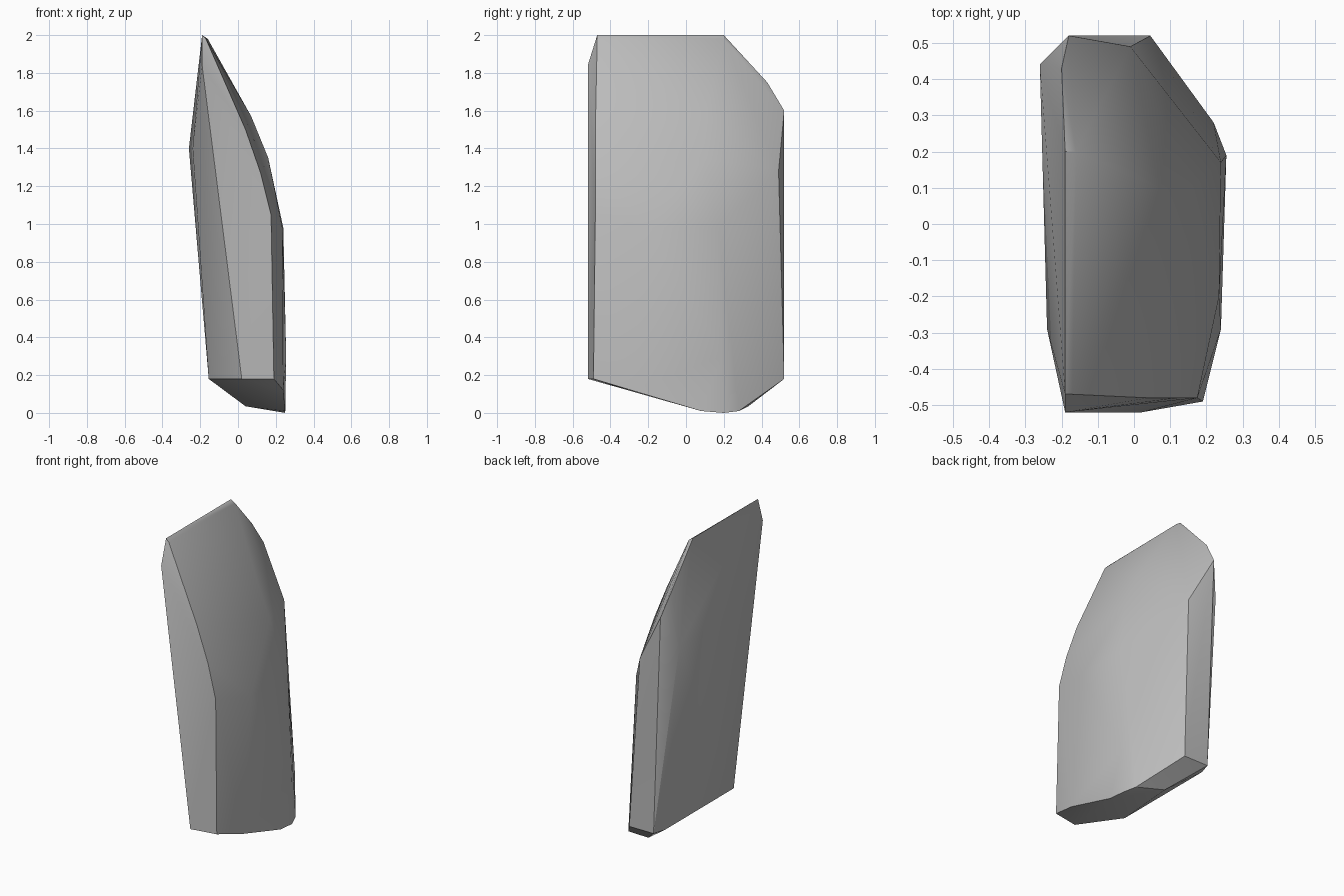
import bpy
import bmesh
import math


def remove_default_cube():
    cube = bpy.data.objects.get("Cube")
    if cube is not None:
        bpy.data.objects.remove(cube, do_unlink=True)


def make_material(name, value):
    material = bpy.data.materials.new(name)
    material.use_nodes = True
    colour = (value, value, value, 1)
    material.diffuse_color = colour
    shader = next(node for node in material.node_tree.nodes if node.type == "BSDF_PRINCIPLED")
    shader.inputs["Base Color"].default_value = colour
    return material


def build_hull(name, corner_groups, material, sharp_angle):
    """Wrap a tight convex skin around the corner groups."""
    shape = bmesh.new()
    for group in corner_groups:
        for corner in group:
            shape.verts.new(corner)
    result = bmesh.ops.convex_hull(shape, input=shape.verts[:])
    unused = [item for item in result["geom_interior"] if isinstance(item, bmesh.types.BMVert)]
    bmesh.ops.delete(shape, geom=list(set(unused)), context="VERTS")
    bmesh.ops.dissolve_limit(shape, angle_limit=math.radians(1), verts=shape.verts[:], edges=shape.edges[:])
    bmesh.ops.recalc_face_normals(shape, faces=shape.faces[:])

    mesh = bpy.data.meshes.new(name)
    shape.to_mesh(mesh)
    shape.free()
    mesh.materials.append(material)
    stone = bpy.data.objects.new(name, mesh)
    bpy.context.collection.objects.link(stone)

    # Soft shading on the broad faces, crisp chipped edges
    bpy.ops.object.select_all(action="DESELECT")
    stone.select_set(True)
    bpy.context.view_layer.objects.active = stone
    bpy.ops.object.shade_smooth_by_angle(angle=math.radians(sharp_angle))
    return stone


remove_default_cube()
stone_grey = make_material("stone grey", 0.5)

# Top ridge, dropping away at the back
ridge = [
    (-.19, -.47, 2), (-.17, -.47, 1.98), (-.19, .2, 2), (-.16, .2, 1.98),
    (-.2, .43, 1.75), (-.18, .52, 1.6),
]

# Narrow front, split by a slanting crease
front = [
    (-.19, -.52, 1.84), (.02, -.52, .18), (.19, -.49, .18),
    (.175, -.48, 1.05), (.12, -.48, 1.27), (.04, -.48, 1.5),
]

# Flat leaning side
flat_side = [
    (-.26, .44, 1.4), (-.24, -.29, 1.4),
    (-.155, .44, .18), (-.155, -.27, .18),
]

# Rounded side, bulging low and curving in to the ridge
rounded_side = [
    (.24, -.29, .12), (.24, .17, .98), (.235, -.2, .98), (.255, .19, .3),
    (.16, .1, 1.35), (.07, .1, 1.57), (.1, .35, 1.14),
]

# Chamfered back corner
back = [(-.01, .49, 1.28), (.045, .52, .18), (-.13, .52, .18)]

# Wedge-shaped underside
underside = [(.25, .2, 0), (.25, .08, .01), (.22, .28, .01), (.04, .33, .035)]

build_hull("standing_stone", [ridge, front, flat_side, rounded_side, back, underside], stone_grey, 30)
